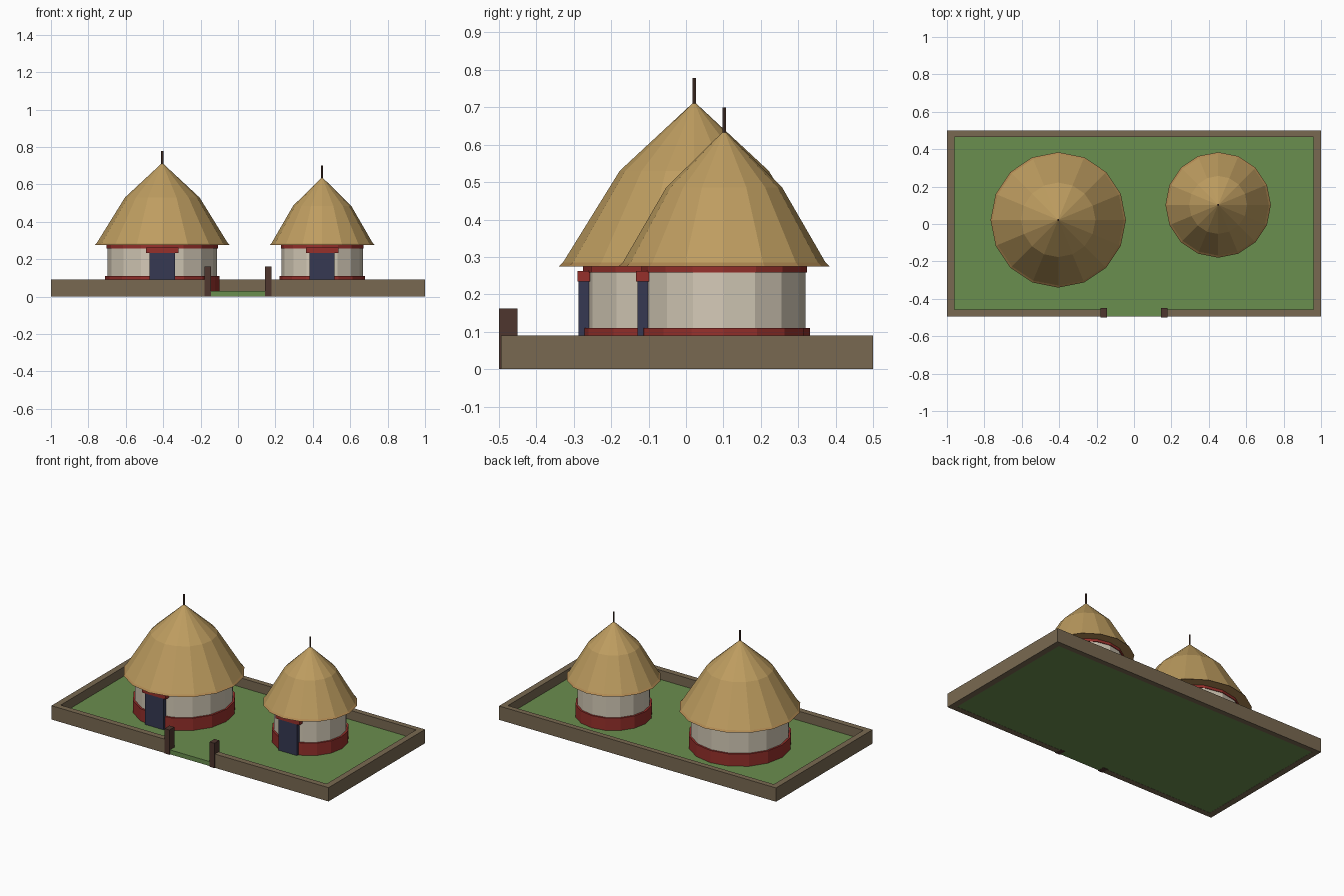
import bpy, bmesh, math

if "Cube" in bpy.data.objects:
    bpy.data.objects.remove(bpy.data.objects["Cube"])

def mat(name, r, g, b):
    m = bpy.data.materials.new(name)
    lin = [((c / 255 + 0.055) / 1.055) ** 2.4 for c in (r, g, b)]
    m.diffuse_color = (*lin, 1)
    m.use_nodes = True
    m.node_tree.nodes["Principled BSDF"].inputs["Base Color"].default_value = m.diffuse_color
    return m

GRASS = mat("grass green", 106, 142, 78)
EARTH = mat("earth wall brown", 121, 105, 81)
WOOD = mat("dark wood", 78, 54, 46)
PLASTER = mat("pale plaster", 212, 202, 183)
RED = mat("red trim", 150, 48, 43)
DOOR = mat("dark blue door", 54, 56, 82)
THATCH = mat("straw thatch", 190, 157, 96)
EDGE = mat("thatch edge", 176, 137, 82)

def finish(name, bm, mats):
    bmesh.ops.recalc_face_normals(bm, faces=bm.faces)
    me = bpy.data.meshes.new(name)
    bm.to_mesh(me)
    bm.free()
    for m in mats:
        me.materials.append(m)
    ob = bpy.data.objects.new(name, me)
    bpy.context.collection.objects.link(ob)
    return ob

def box(name, x0, x1, y0, y1, z0, z1, m):
    bm = bmesh.new()
    bmesh.ops.create_cube(bm, size=1)
    for v in bm.verts:
        v.co = ((x0 + x1) / 2 + v.co.x * (x1 - x0),
                (y0 + y1) / 2 + v.co.y * (y1 - y0),
                (z0 + z1) / 2 + v.co.z * (z1 - z0))
    return finish(name, bm, [m])

def lathe(name, cx, cy, profile, mats, n=16, rule=None):
    """Closed faceted solid from (radius, z) points, bottom to top."""
    bm = bmesh.new()
    rings = []
    for r, z in profile:
        if r == 0:
            rings.append([bm.verts.new((cx, cy, z))] * n)
        else:
            rings.append([bm.verts.new((cx + r * math.cos(2 * math.pi * i / n),
                                        cy + r * math.sin(2 * math.pi * i / n), z))
                          for i in range(n)])
    for a, b in zip(rings, rings[1:]):
        for i in range(n):
            j = (i + 1) % n
            quad = [a[i], a[j], b[j], b[i]]
            bm.faces.new(list(dict.fromkeys(quad)))
    for ring in (rings[0], rings[-1]):
        if ring[0] is not ring[1]:
            bm.faces.new(ring)
    if rule:
        for f in bm.faces:
            f.material_index = rule(f.calc_center_median().z)
    return finish(name, bm, mats)

# Compound ground and low enclosing wall with a front gap
box("ground", -0.998, 0.998, -0.494, 0.498, 0.001, 0.03, GRASS)
box("back_wall", -1, 1, 0.465, 0.5, 0, 0.09, EARTH)
for s, side in ((-1, "left"), (1, "right")):
    xs = sorted((s * 0.96, s * 1.0))
    box(side + "_wall", *xs, -0.495, 0.465, 0, 0.09, EARTH)
    xs = sorted((s * 0.165, s * 0.96))
    box(side + "_front_wall", *xs, -0.495, -0.457, 0, 0.09, EARTH)
    xs = sorted((s * 0.145, s * 0.18))
    box(side + "_gate_post", *xs, -0.5, -0.45, 0, 0.162, WOOD)

def hut(tag, cx, cy, rw, rr, peak, pole):
    # Round wall with red plinth and red band under the eaves
    lathe(tag + "_plinth", cx, cy, [(rw + 0.012, 0.03), (rw + 0.012, 0.11)], [RED])
    lathe(tag + "_wall", cx, cy, [(rw, 0.1), (rw, 0.265)], [PLASTER])
    lathe(tag + "_eave_band", cx, cy, [(rw + 0.004, 0.258), (rw + 0.004, 0.276)], [RED])
    # Two-pitch thatched roof with a bevelled eave
    h = peak - 0.275
    lathe(tag + "_roof", cx, cy,
          [(rr, 0.275), (rr - 0.011, 0.285), (rr * 0.55, 0.275 + h * 0.58), (0, peak)],
          [THATCH, EDGE], rule=lambda z: 1 if z < 0.282 else 0)
    lathe(tag + "_roof_pole", cx, cy, [(0.0055, peak - 0.03), (0.0055, pole)], [WOOD], n=6)
    # Door and lintel
    f = cy - rw
    box(tag + "_door", cx - 0.067, cx + 0.067, f - 0.015, f + 0.013, 0.03, 0.24, DOOR)
    box(tag + "_lintel", cx - 0.086, cx + 0.086, f - 0.018, f + 0.016, 0.234, 0.263, RED)

hut("large_hut", -0.405, 0.022, 0.294, 0.362, 0.715, 0.778)
hut("small_hut", 0.45, 0.102, 0.217, 0.282, 0.638, 0.70)
